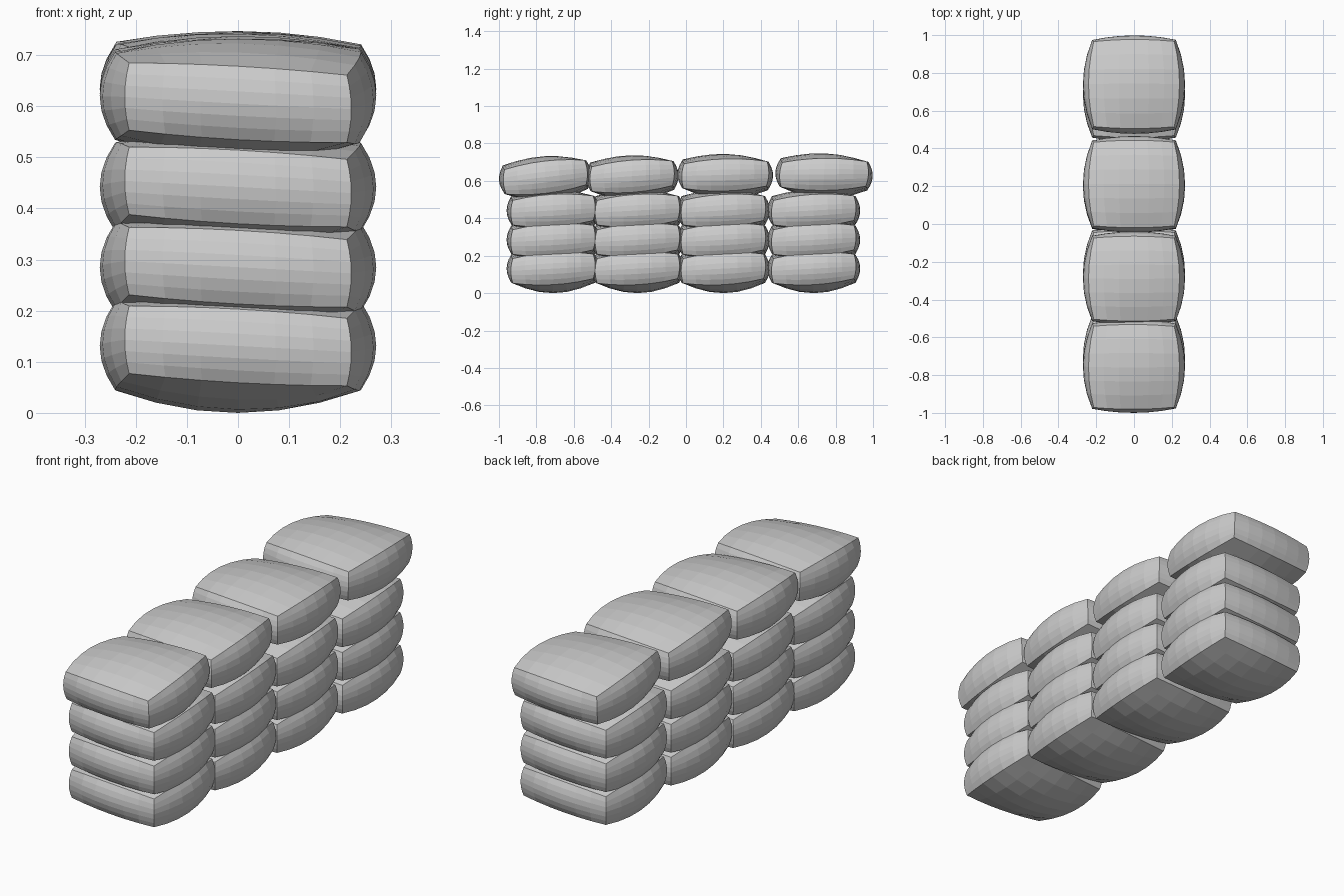
import bpy, bmesh, math
from mathutils import Matrix, Vector

if "Cube" in bpy.data.objects:
    bpy.data.objects.remove(bpy.data.objects["Cube"])


def pillow(p):
    """Map a unit cube point (-1..1) to a stuffed, slightly twisted bag."""
    u, v, w = p
    fu, fv, fw = 1 - u * u, 1 - v * v, 1 - w * w
    x = 0.213 * u * (1 + 0.13 * fv + 0.04 * fw + 0.10 * fv * fw)
    y = 0.215 * v * (1 + 0.045 * fu + 0.05 * fw + 0.06 * fu * fw)
    belly = 0.026 if w > 0 else 0.045          # underside sags further
    z = w * (0.066 + 0.020 * fv + 0.006 * fu + belly * fu * fv - 0.006 * fu * fv)
    z += 0.012 * u * v                         # gentle twist
    return Vector((x, y, z))


def sandbag(name, y, z, pitch=0.0, stretch=1.0):
    bm = bmesh.new()
    bmesh.ops.create_cube(bm, size=2)
    bmesh.ops.subdivide_edges(bm, edges=bm.edges[:], cuts=5, use_grid_fill=True)
    place = (Matrix.Translation((0, y, z))
             @ Matrix.Rotation(math.radians(pitch), 4, 'X')
             @ Matrix.Diagonal((1, stretch, 1, 1)))
    for vert in bm.verts:
        vert.co = place @ pillow(vert.co)
    mesh = bpy.data.meshes.new(name)
    bm.to_mesh(mesh)
    bm.free()
    bpy.context.collection.objects.link(bpy.data.objects.new(name, mesh))


# three neat lower courses
for row, z in enumerate((0.131, 0.285, 0.442)):
    for col, y in enumerate((-0.711, -0.26, 0.20, 0.683)):
        sandbag(f"sandbag_row{row + 1}_{col + 1}", y, z)

# loosely laid top course: y, z, pitch, stretch
top = [(-0.752, 0.620, 3.5, 1.0), (-0.288, 0.625, 1.0, 1.0),
       (0.210, 0.632, -1.5, 1.03), (0.738, 0.635, -2.5, 1.05)]
for col, (y, z, pitch, stretch) in enumerate(top):
    sandbag(f"sandbag_top_{col + 1}", y, z, pitch, stretch)
